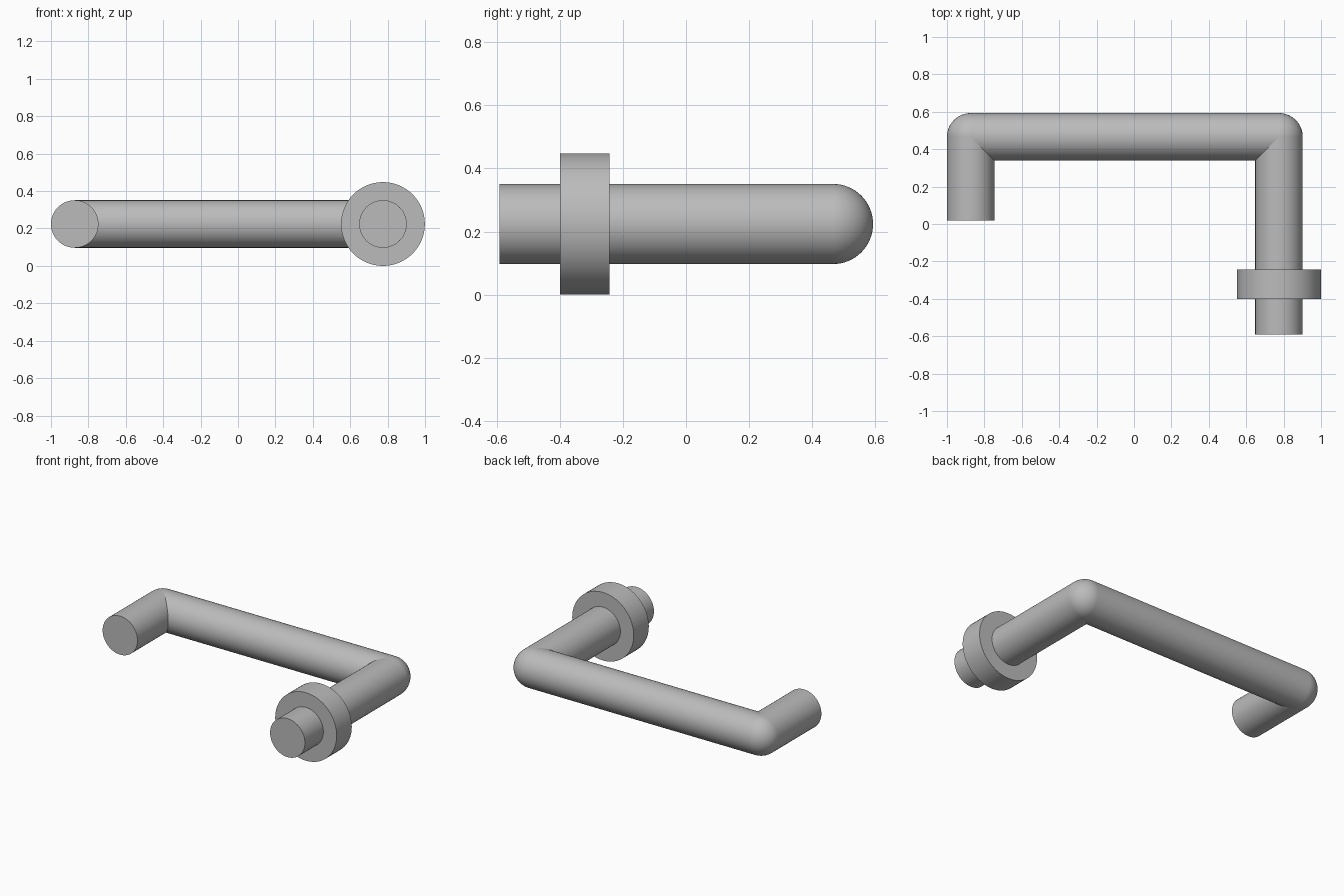
import bpy
import math
from mathutils import Vector

cube = bpy.data.objects.get("Cube")
if cube:
    bpy.data.objects.remove(cube, do_unlink=True)

GREY = (0.5, 0.5, 0.5, 1.0)
metal = bpy.data.materials.new("plain grey")
metal.use_nodes = True
metal.diffuse_color = GREY
metal.node_tree.nodes["Principled BSDF"].inputs["Base Color"].default_value = GREY

R = 0.127          # bar radius
Z = 0.224          # height of the bar's axis
LEFT, RIGHT, BACK = 0.775, -0.873, 0.466


def finish(name):
    ob = bpy.context.object
    ob.name = name
    ob.data.materials.append(metal)
    bpy.ops.object.shade_smooth_by_angle(angle=math.radians(30))
    return ob


def rod(name, start, end, radius):
    """Round rod between two (x, y) points at axis height."""
    a, b = Vector((*start, Z)), Vector((*end, Z))
    bpy.ops.mesh.primitive_cylinder_add(
        vertices=64, radius=radius, depth=(b - a).length, location=(a + b) / 2,
        rotation=(b - a).to_track_quat('Z', 'Y').to_euler())
    return finish(name)


# Bent bar: crosspiece and two legs of unequal length
rod("crosspiece", (RIGHT, BACK), (LEFT, BACK), R)
rod("short_leg", (RIGHT, BACK), (RIGHT, 0.02), R)
rod("long_leg", (LEFT, BACK), (LEFT, -0.592), R)

# Rounded elbows where the rods meet
for name, x in (("right_elbow", RIGHT), ("left_elbow", LEFT)):
    bpy.ops.mesh.primitive_uv_sphere_add(
        segments=64, ring_count=32, radius=R, location=(x, BACK, Z))
    finish(name)

# Collar around the long leg
rod("collar", (LEFT, -0.243), (LEFT, -0.4), 0.224)
